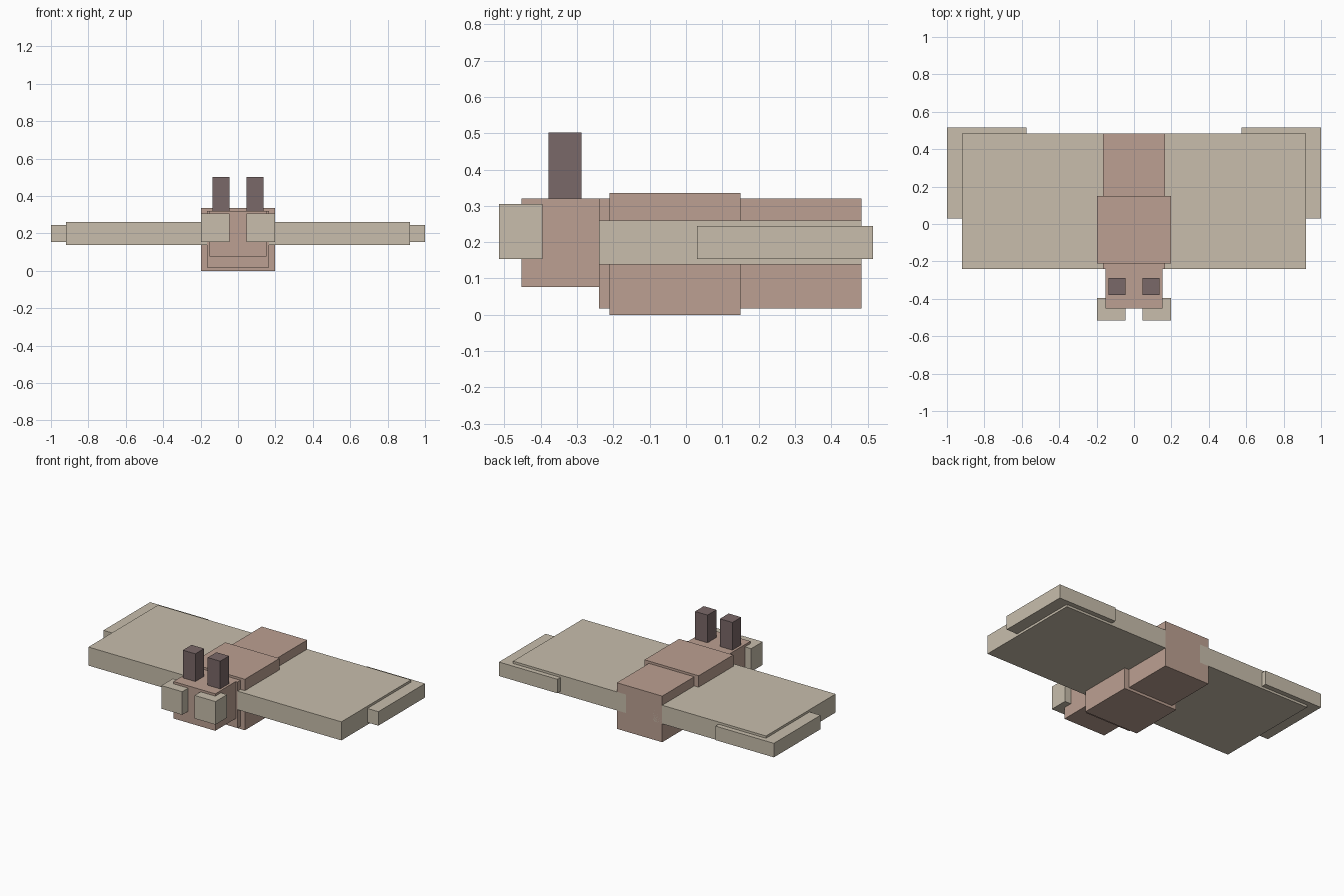
import bpy
import bmesh

default = bpy.data.objects.get("Cube")
if default:
    bpy.data.objects.remove(default, do_unlink=True)


def material(name, rgb):
    m = bpy.data.materials.new(name)
    m.use_nodes = True
    m.diffuse_color = (*rgb, 1)
    bsdf = next(n for n in m.node_tree.nodes if n.type == 'BSDF_PRINCIPLED')
    bsdf.inputs["Base Color"].default_value = (*rgb, 1)
    return m


tan = material("pale tan", (0.578, 0.515, 0.413))
pink = material("dusty pink", (0.503, 0.352, 0.287))
brown = material("dark brown", (0.195, 0.138, 0.138))


def box(name, mat, x, y, z):
    """Box spanning the (low, high) range given for each axis."""
    bm = bmesh.new()
    bmesh.ops.create_cube(bm, size=1)
    for v in bm.verts:
        v.co = [r[0] if c < 0 else r[1] for c, r in zip(v.co, (x, y, z))]
    mesh = bpy.data.meshes.new(name)
    bm.to_mesh(mesh)
    bm.free()
    mesh.materials.append(mat)
    obj = bpy.data.objects.new(name, mesh)
    bpy.context.collection.objects.link(obj)


def pair(name, mat, x, y, z):
    """The same box on the left (+x) and right (-x) sides."""
    box("left_" + name, mat, x, y, z)
    box("right_" + name, mat, (-x[1], -x[0]), y, z)


# Body, the thicker band around it, and the head
box("body", pink, (-0.165, 0.165), (-0.24, 0.483), (0.017, 0.32))
box("body_band", pink, (-0.197, 0.197), (-0.21, 0.15), (0, 0.335))
box("head", pink, (-0.152, 0.152), (-0.453, -0.235), (0.077, 0.32))

# Eyes and antennae
pair("eye", tan, (0.045, 0.197), (-0.515, -0.395), (0.153, 0.305))
pair("antenna", brown, (0.045, 0.136), (-0.379, -0.288), (0.31, 0.502))

# Wings with thinner trailing tips
pair("wing", tan, (0.1, 0.92), (-0.24, 0.483), (0.138, 0.26))
pair("wing_tip", tan, (0.575, 1), (0.03, 0.515), (0.153, 0.245))
